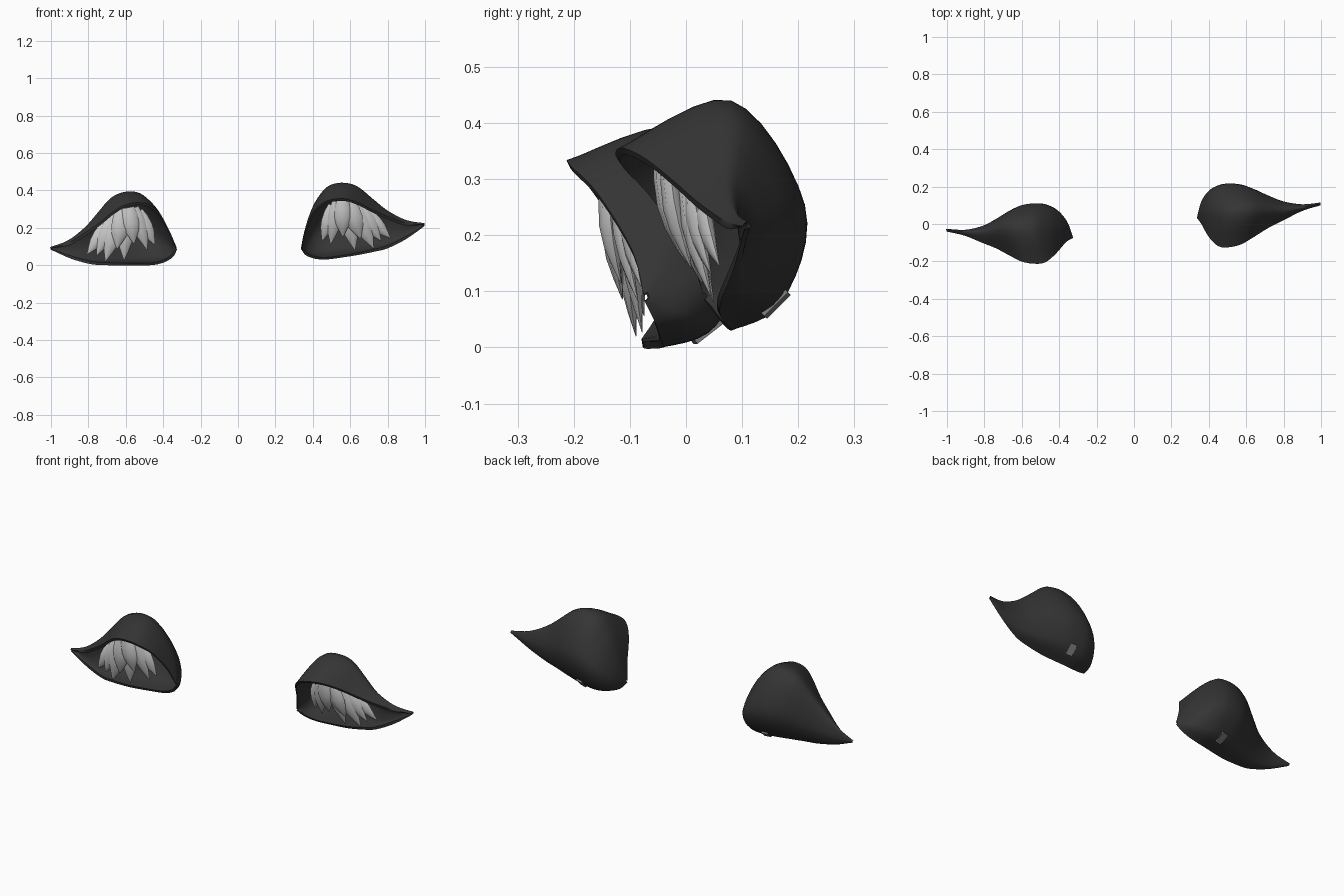
import bpy, bmesh, math
from mathutils import Vector, Matrix

if "Cube" in bpy.data.objects:
    bpy.data.objects.remove(bpy.data.objects["Cube"])


def material(name, v):
    m = bpy.data.materials.new(name)
    m.diffuse_color = (v, v, v, 1)
    m.use_nodes = True
    m.node_tree.nodes["Principled BSDF"].inputs["Base Color"].default_value = m.diffuse_color
    return m


DARK, LIGHT, GREY = material("dark", 0.035), material("light", 0.6), material("grey", 0.2)


def spline(pts, steps):
    """Smooth curve through points of any dimension."""
    out = []
    n = len(pts)
    for i in range(n - 1):
        a, b, c, d = (pts[max(i - 1, 0)], pts[i], pts[i + 1], pts[min(i + 2, n - 1)])
        for s in range(steps):
            t = s / steps
            out.append([0.5 * (2 * q + (r - p) * t + (2 * p - 5 * q + 4 * r - w) * t * t
                               + (3 * q - p - 3 * r + w) * t ** 3)
                        for p, q, r, w in zip(a, b, c, d)])
    return out + [list(pts[-1])]


def make(name, bm, mat, place, angle=50):
    """Turn a bmesh into a smooth object moved by the ear's placement matrix."""
    bmesh.ops.transform(bm, matrix=place, verts=bm.verts)
    bmesh.ops.recalc_face_normals(bm, faces=bm.faces)
    me = bpy.data.meshes.new(name)
    bm.to_mesh(me)
    bm.free()
    ob = bpy.data.objects.new(name, me)
    bpy.context.collection.objects.link(ob)
    me.materials.append(mat)
    bpy.ops.object.select_all(action='DESELECT')
    ob.select_set(True)
    bpy.context.view_layer.objects.active = ob
    bpy.ops.object.shade_smooth_by_angle(angle=math.radians(angle))
    return ob


def skin(bm, rows, closed=False):
    rows = [[bm.verts.new(p) for p in r] for r in rows]
    n = len(rows[0])
    for a, b in zip(rows, rows[1:]):
        for j in range(n if closed else n - 1):
            k = (j + 1) % n
            bm.faces.new((a[j], a[k], b[k], b[j]))
    return rows


# cross-sections along x: x, upper rim y z, top z, back y, lower rim y z
SECTIONS = [
    (0.338, 0.03, 0.095, 0.10, 0.04, 0.032, 0.085),
    (0.36, 0.00, 0.18, 0.20, 0.12, 0.055, 0.055),
    (0.40, -0.07, 0.28, 0.31, 0.175, 0.07, 0.037),
    (0.45, -0.118, 0.33, 0.39, 0.203, 0.08, 0.03),
    (0.50, -0.125, 0.35, 0.43, 0.212, 0.08, 0.033),
    (0.57, -0.11, 0.355, 0.44, 0.208, 0.07, 0.043),
    (0.64, -0.07, 0.335, 0.42, 0.185, 0.062, 0.054),
    (0.72, -0.02, 0.295, 0.355, 0.15, 0.06, 0.07),
    (0.80, 0.02, 0.26, 0.29, 0.12, 0.065, 0.09),
    (0.90, 0.07, 0.225, 0.24, 0.105, 0.085, 0.14),
    (0.998, 0.1, 0.216, 0.225, 0.115, 0.104, 0.21)]


def shell_grid(inset):
    """Outer skin, or the lining when inset pulls each section inward."""
    rows = []
    for x, yu, zu, zt, yb, yl, zl in spline(SECTIONS, 4):
        h = zt - zl
        arc = spline([(yu, zu), (yu + 0.6 * (yb - yu), zt), (yb, zl + 0.54 * h),
                      (yl + 0.7 * (yb - yl), zl + 0.13 * h), (yl, zl)], 6)
        cy, cz = (yu + yl) / 2, (zu + zl) / 2
        row = []
        for y, z in arc:
            d = Vector((cy - y, cz - z))
            d *= min(inset / max(d.length, 1e-5), 0.3)
            row.append((x + (0.58 - x) * inset * 1.2, y + d.x, z + d.y))
        rows.append(row)
    return rows


def shell(name, place):
    bm = bmesh.new()
    a = skin(bm, shell_grid(0))
    b = skin(bm, shell_grid(0.014))

    def border(r):
        return r[0] + [q[-1] for q in r[1:]] + r[-1][-2::-1] + [q[0] for q in r[-2:0:-1]]
    oa, ob = border(a), border(b)
    for i in range(len(oa)):
        j = (i + 1) % len(oa)
        bm.faces.new((oa[i], oa[j], ob[j], ob[i]))
    make(name, bm, DARK, place, 60)


# hair locks: root x y z, tip x y z, half width
LOCKS = [
    (0.51, -0.01, 0.32, 0.450, 0.03, 0.13, 0.036),
    (0.53, -0.03, 0.34, 0.495, 0.03, 0.11, 0.036),
    (0.56, -0.045, 0.345, 0.560, 0.00, 0.15, 0.042),
    (0.57, 0.00, 0.345, 0.625, 0.05, 0.08, 0.046),
    (0.59, -0.03, 0.34, 0.655, 0.01, 0.14, 0.046),
    (0.61, 0.00, 0.33, 0.725, 0.045, 0.09, 0.046),
    (0.63, 0.01, 0.32, 0.765, 0.045, 0.13, 0.042),
    (0.66, 0.03, 0.295, 0.815, 0.06, 0.145, 0.038)]


def hair(name, place):
    bm = bmesh.new()
    for x0, y0, z0, x1, y1, z1, w in LOCKS:
        p0, p1 = Vector((x0, y0, z0)), Vector((x1, y1, z1))
        axis = (p1 - p0).normalized()
        side = axis.cross(Vector((0, 1, 0))).normalized()
        front = side.cross(axis)
        if front.y > 0:
            front.negate()
        rows = []
        for t, k in ((0, 0.75), (0.2, 1), (0.45, 1.05), (0.65, 0.85), (0.83, 0.45), (1, 0.03)):
            c = p0.lerp(p1, t) + front * 0.01 * math.sin(math.pi * t)
            rows.append([c + side * w * k * math.cos(a * math.pi / 4)
                         + front * w * 0.4 * k * math.sin(a * math.pi / 4) for a in range(8)])
        rows = skin(bm, rows, True)
        bm.faces.new(rows[0])
        bm.faces.new(rows[-1])
    make(name, bm, LIGHT, place, 60)


def clip(name, place):
    bm = bmesh.new()
    m = (Matrix.Translation((0.53, 0.159, 0.079)) @ Matrix.Rotation(math.radians(45), 4, 'X')
         @ Matrix.Rotation(math.radians(-12), 4, 'Y') @ Matrix.Diagonal((0.035, 0.06, 0.012, 1)))
    bmesh.ops.create_cube(bm, size=1, matrix=m)
    make(name, bm, GREY, place, 30)


# the left ear is the right ear mirrored, rolled, tilted and turned
pivot = Vector((0.58, 0.05, 0.25))
left = (Matrix.Diagonal((-1, 1, 1, 1)) @ Matrix.Translation(pivot + Vector((0.015, -0.106, -0.049)))
        @ Matrix.Rotation(math.radians(-3), 4, 'Z') @ Matrix.Rotation(math.radians(-7), 4, 'X')
        @ Matrix.Rotation(math.radians(10), 4, 'Y') @ Matrix.Translation(-pivot))
for label, place in (("right", Matrix.Identity(4)), ("left", left)):
    shell(label + "_ear_shell", place)
    hair(label + "_ear_hair", place)
    clip(label + "_ear_clip", place)
